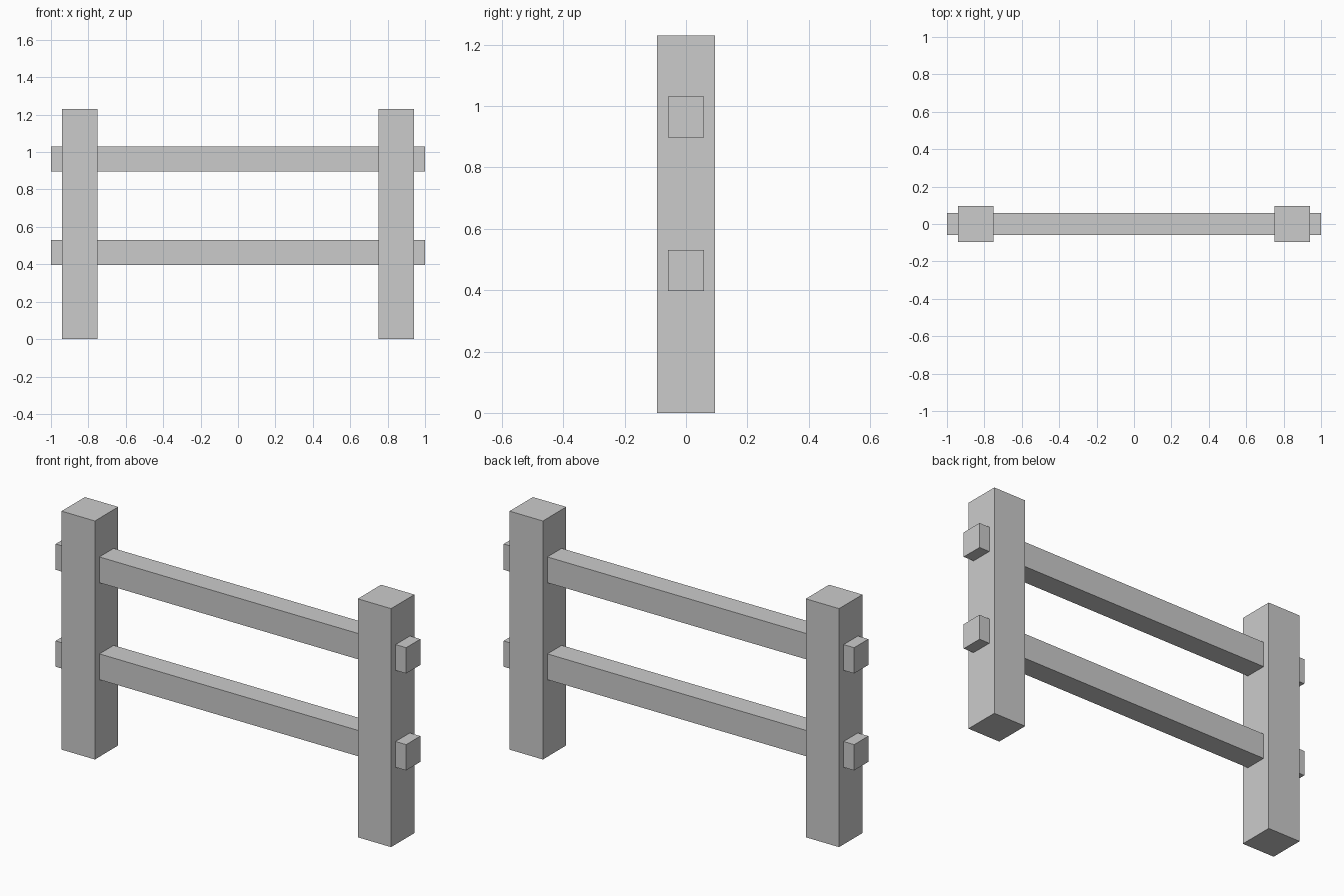
import bpy

if "Cube" in bpy.data.objects:
    bpy.data.objects.remove(bpy.data.objects["Cube"])


def box(name, center, size):
    """Axis-aligned box with its scale baked into the mesh."""
    bpy.ops.mesh.primitive_cube_add(size=1, location=center)
    obj = bpy.context.object
    obj.name = name
    obj.scale = size
    bpy.ops.object.transform_apply(location=False, rotation=False, scale=True)
    return obj


POST_WIDTH, POST_HEIGHT, POST_X = 0.19, 1.23, 0.845
RAIL_LENGTH, RAIL_DEPTH, RAIL_HEIGHT = 2.0, 0.116, 0.133

# Two upright square posts
for side, sign in (("left", -1), ("right", 1)):
    box(f"{side}_post", (sign * POST_X, 0, POST_HEIGHT / 2),
        (POST_WIDTH, POST_WIDTH, POST_HEIGHT))

# Two rails passing through the posts, ends sticking out
for level, z in (("lower", 0.464), ("upper", 0.964)):
    box(f"{level}_rail", (0, 0, z), (RAIL_LENGTH, RAIL_DEPTH, RAIL_HEIGHT))
